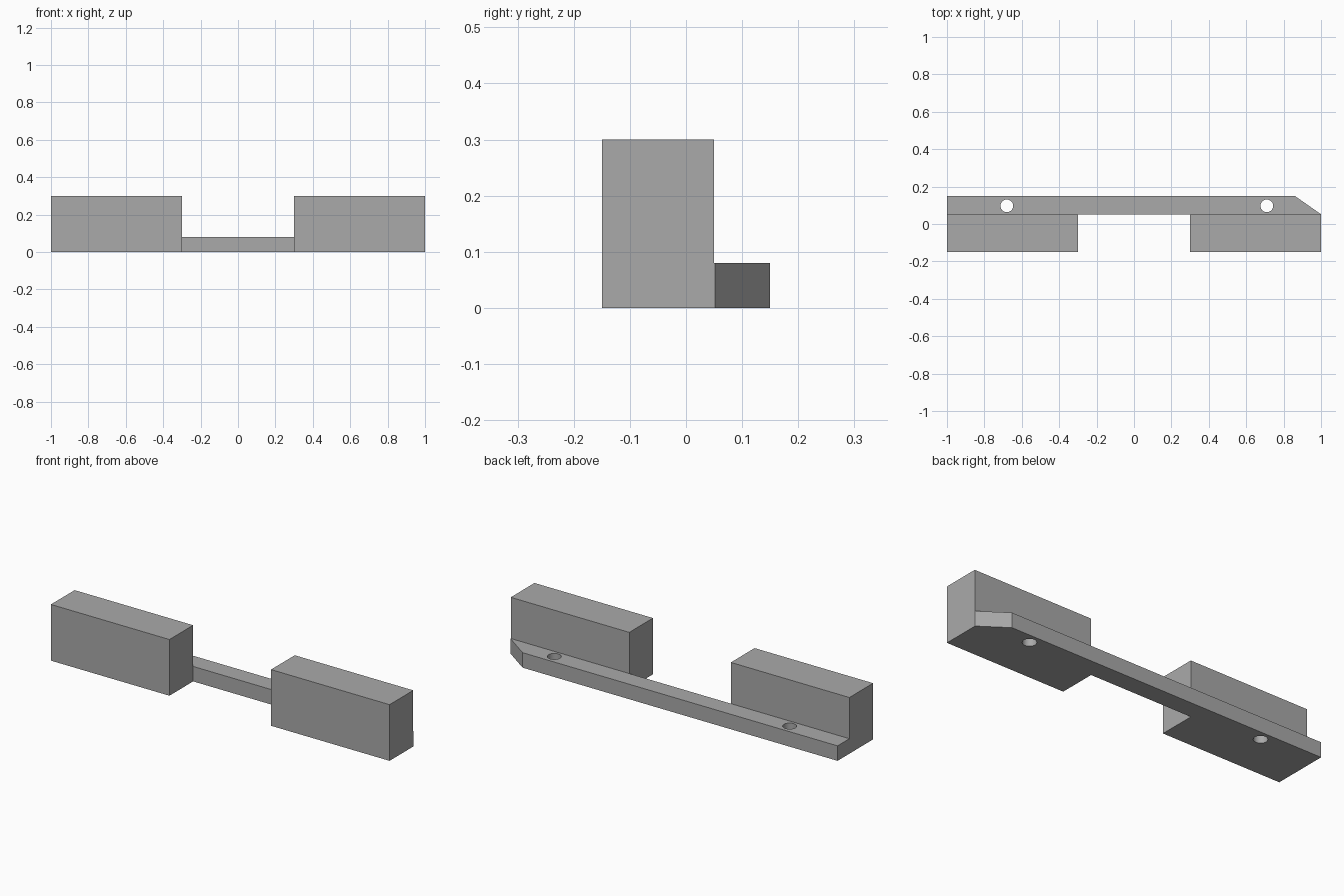
import bpy
import bmesh

cube = bpy.data.objects.get("Cube")
if cube:
    bpy.data.objects.remove(cube, do_unlink=True)

grey = bpy.data.materials.new("plain_grey")
grey.use_nodes = True
colour = (0.4, 0.4, 0.4, 1)
grey.diffuse_color = colour
grey.node_tree.nodes["Principled BSDF"].inputs["Base Color"].default_value = colour


def prism(name, outline, z0, z1):
    """Extrude a flat outline from z0 up to z1."""
    bm = bmesh.new()
    face = bm.faces.new([bm.verts.new((x, y, z0)) for x, y in outline])
    top = bmesh.ops.extrude_face_region(bm, geom=[face])["geom"]
    verts = [v for v in top if isinstance(v, bmesh.types.BMVert)]
    bmesh.ops.translate(bm, verts=verts, vec=(0, 0, z1 - z0))
    bmesh.ops.recalc_face_normals(bm, faces=bm.faces)
    mesh = bpy.data.meshes.new(name)
    bm.to_mesh(mesh)
    bm.free()
    mesh.materials.append(grey)
    obj = bpy.data.objects.new(name, mesh)
    bpy.context.collection.objects.link(obj)
    return obj


def combine(target, tool, operation):
    """Apply a boolean to the target and discard the tool."""
    mod = target.modifiers.new(operation.lower(), "BOOLEAN")
    mod.operation = operation
    mod.solver = "EXACT"
    mod.object = tool
    bpy.context.view_layer.objects.active = target
    bpy.ops.object.modifier_apply(modifier=mod.name)
    bpy.data.objects.remove(tool, do_unlink=True)


# Long low rail with one clipped back corner
JOINT, BACK, FRONT = 0.05, 0.15, -0.15
bracket = prism("mounting_bracket", [
    (-1, JOINT), (1, JOINT), (1, JOINT + 0.002), (0.86, BACK), (-1, BACK)], 0, 0.08)

# Tall end blocks, fused to the front of the rail
for x0, x1 in ((-1, -0.3), (0.3, 1)):
    block = prism("end_block", [(x0, FRONT), (x1, FRONT), (x1, JOINT), (x0, JOINT)], 0, 0.3)
    combine(bracket, block, "UNION")

# Screw holes through the rail
for x in (-0.68, 0.71):
    bpy.ops.mesh.primitive_cylinder_add(vertices=32, radius=0.034, depth=0.4,
                                        location=(x, 0.097, 0.04))
    cutter = bpy.context.object
    cutter.name = "hole_cutter"
    cutter.hide_render = True
    cutter.data.materials.append(grey)
    combine(bracket, cutter, "DIFFERENCE")

# Smooth hole walls, crisp flat sides
bpy.ops.object.select_all(action="DESELECT")
bracket.select_set(True)
bpy.context.view_layer.objects.active = bracket
bpy.ops.object.shade_smooth_by_angle()
